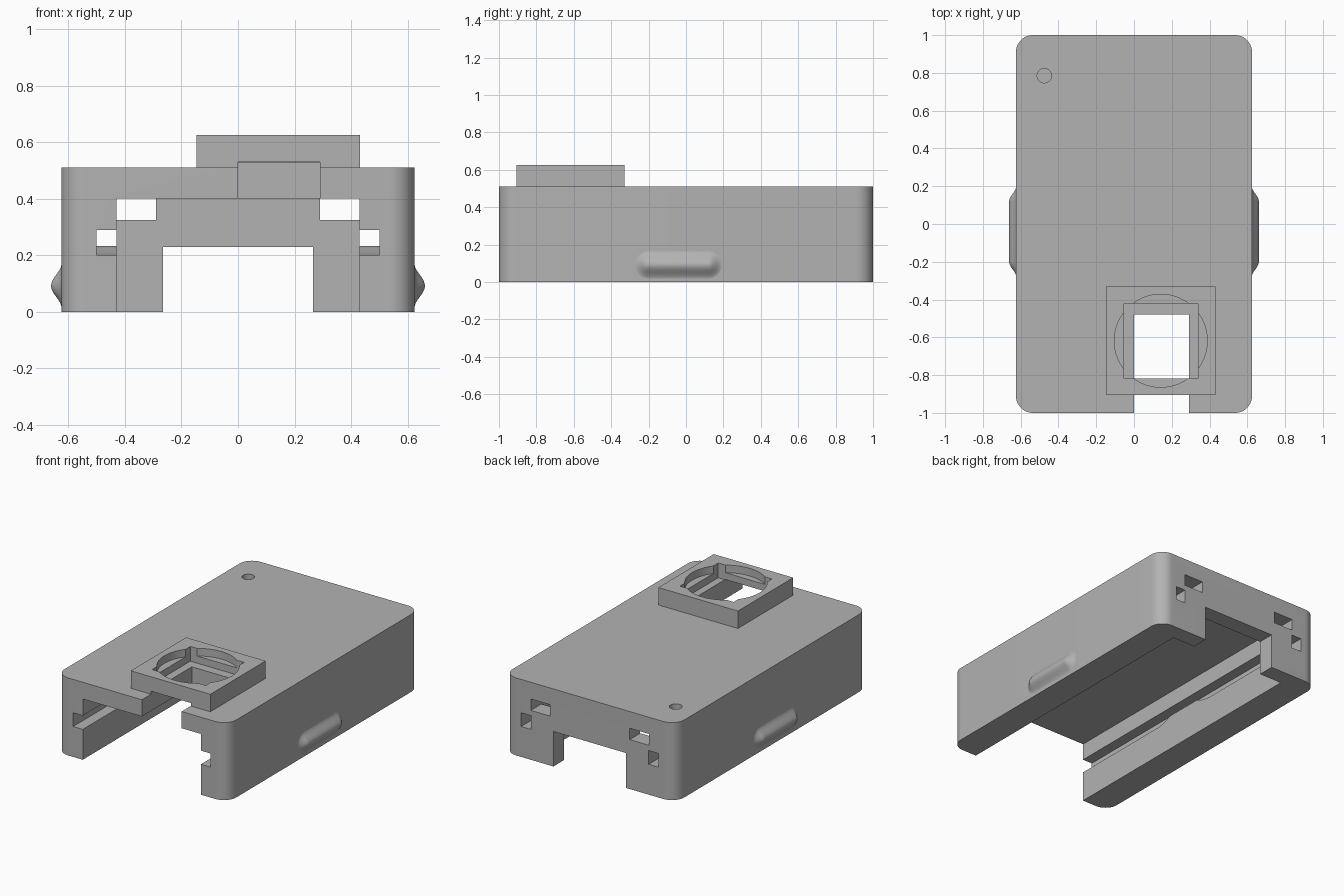
import bpy, bmesh
from math import pi, cos, sin

cube = bpy.data.objects.get("Cube")
if cube:
    bpy.data.objects.remove(cube, do_unlink=True)

grey = bpy.data.materials.new("plain grey")
grey.use_nodes = True
grey.diffuse_color = (0.45, 0.45, 0.45, 1)
grey.node_tree.nodes["Principled BSDF"].inputs["Base Color"].default_value = grey.diffuse_color


def make(name, bm):
    bmesh.ops.recalc_face_normals(bm, faces=bm.faces)
    mesh = bpy.data.meshes.new(name)
    bm.to_mesh(mesh)
    bm.free()
    mesh.materials.append(grey)
    ob = bpy.data.objects.new(name, mesh)
    bpy.context.collection.objects.link(ob)
    return ob


def prism(name, points, step):
    """Closed outline extruded along a vector."""
    bm = bmesh.new()
    face = bm.faces.new([bm.verts.new(p) for p in points])
    ext = bmesh.ops.extrude_face_region(bm, geom=[face])
    bmesh.ops.translate(bm, vec=step, verts=[v for v in ext["geom"] if isinstance(v, bmesh.types.BMVert)])
    return make(name, bm)


def box(name, x0, x1, y0, y1, z0, z1):
    return prism(name, [(x0, y0, z0), (x1, y0, z0), (x1, y1, z0), (x0, y1, z0)], (0, 0, z1 - z0))


def cylinder(name, x, y, r, z0, z1, n=64):
    ring = [(x + r * cos(2 * pi * i / n), y + r * sin(2 * pi * i / n), z0) for i in range(n)]
    return prism(name, ring, (0, 0, z1 - z0))


def boolean(ob, tool, op="DIFFERENCE"):
    mod = ob.modifiers.new(tool.name, "BOOLEAN")
    mod.operation, mod.solver, mod.object = op, "EXACT", tool
    tool.hide_render = True
    tools.append(tool)


def smooth(ob, angle):
    bpy.ops.object.select_all(action="DESELECT")
    ob.select_set(True)
    bpy.context.view_layer.objects.active = ob
    bpy.ops.object.shade_smooth_by_angle(angle=angle)


tools = []
W, L, H, R = 0.625, 1.0, 0.51, 0.09

# Case body with rounded vertical corners
outline = []
for q, (sx, sy) in enumerate([(1, 1), (-1, 1), (-1, -1), (1, -1)]):
    for i in range(13):
        a = (q + i / 12) * pi / 2
        outline.append((sx * (W - R) + R * cos(a), sy * (L - R) + R * sin(a), 0))
body = prism("case_body", outline, (0, 0, H))

# Raised square mount
boolean(body, box("mount_block", -0.147, 0.432, -0.905, -0.33, 0.45, 0.625), "UNION")

# Main channel and rear notch
boolean(body, box("channel_cut", -0.43, 0.43, -1.1, 0.89, -0.1, 0.4))
boolean(body, box("rear_notch_cut", -0.265, 0.265, 0.8, 1.1, -0.1, 0.23))

# Side grooves with a gentle hump, and rear upper windows
groove = [(-1.1, 0.29), (-1.1, 0.2)]
for i in range(25):
    t = i / 24
    groove.append((-0.29 + 0.5 * t, 0.2 + 0.032 * min(1, 1 - cos(2 * pi * t))))
groove += [(1.1, 0.2), (1.1, 0.29)]
for side, s in (("left", 1), ("right", -1)):
    boolean(body, prism(side + "_groove_cut", [(s * 0.429, y, z) for y, z in groove], (s * 0.071, 0, 0)))
    x0, x1 = sorted((s * 0.29, s * 0.43))
    boolean(body, box(side + "_window_cut", x0, x1, 0.8, 1.1, 0.325, 0.4))

# Slot under the mount, its square opening and round recess
boolean(body, box("slot_cut", 0, 0.29, -1.1, -0.48, 0.35, 0.53))
boolean(body, box("square_cut", -0.053, 0.338, -0.818, -0.42, 0.528, 0.7))
boolean(body, cylinder("round_cut", 0.142, -0.618, 0.246, 0.575, 0.7))

# Small dimple on top
boolean(body, cylinder("dimple_cut", -0.475, 0.785, 0.038, 0.475, 0.6, 32))

# Bake the cuts and drop the cutters
graph = bpy.context.evaluated_depsgraph_get()
baked = bpy.data.meshes.new_from_object(body.evaluated_get(graph))
body.modifiers.clear()
body.data = baked
for tool in tools:
    bpy.data.objects.remove(tool, do_unlink=True)
baked.materials.clear()
baked.materials.append(grey)
for p in baked.polygons:
    p.material_index = 0
smooth(body, 0.4)

# Side grips: bell-shaped ridges with rounded ends
for side, s in (("left", 1), ("right", -1)):
    bm = bmesh.new()
    rings = []
    for k in range(13):
        t = 1 - k / 12.5
        r, x = 0.08 * t, W - 0.001 + 0.037 * (1 + cos(pi * t)) / 2
        ring = []
        for i in range(32):
            a = 2 * pi * (i + 0.5) / 32
            end = 0.12 if cos(a) > 0 else -0.2
            ring.append(bm.verts.new((s * x, end + r * cos(a), 0.092 + r * sin(a))))
        rings.append(ring)
    for a, b in zip(rings, rings[1:]):
        for i in range(32):
            j = (i + 1) % 32
            bm.faces.new((a[i], a[j], b[j], b[i]))
    bm.faces.new(rings[-1])
    bm.faces.new(rings[0])
    smooth(make(side + "_grip", bm), 0.6)
